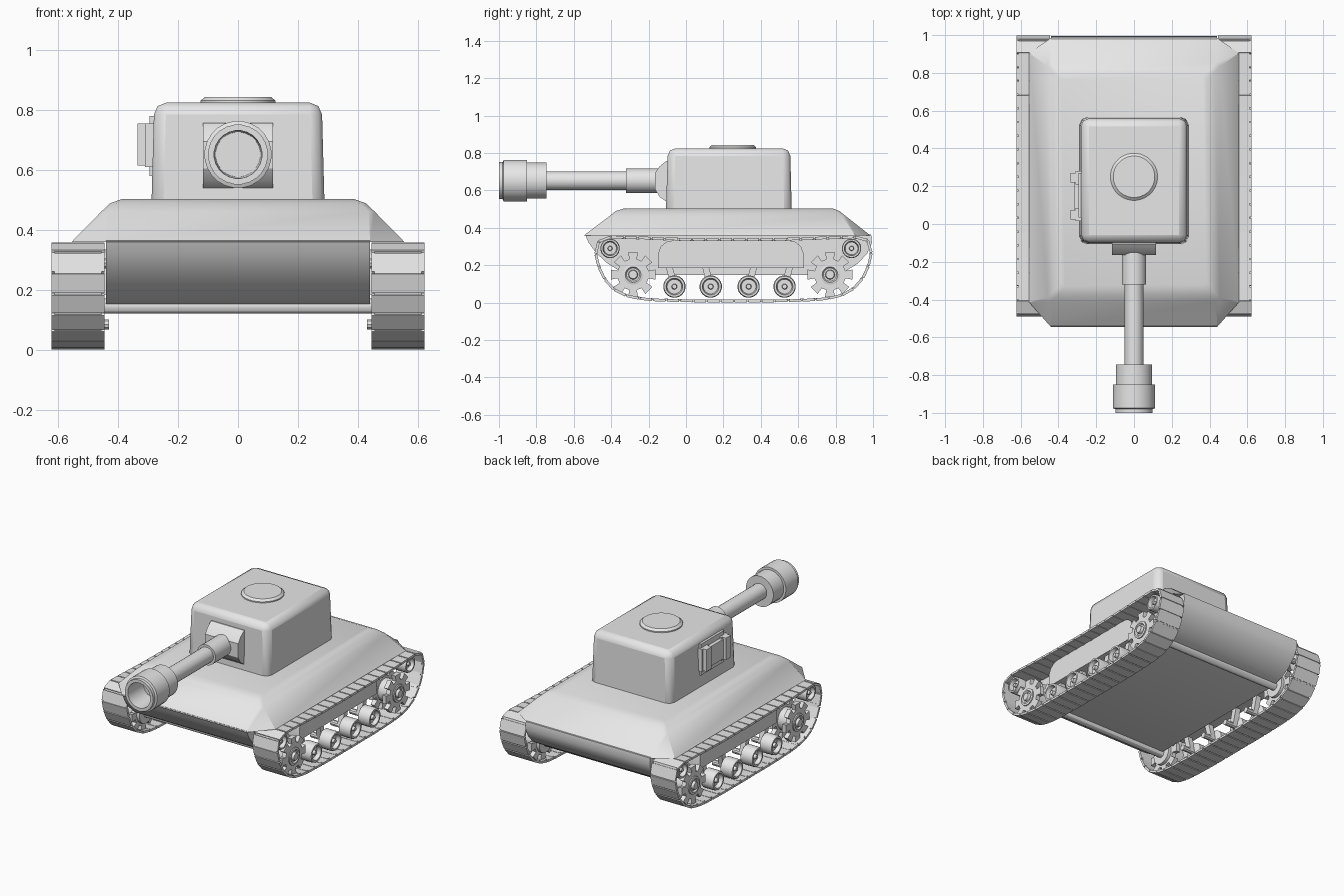
import bpy, bmesh, math
from mathutils import Vector

if "Cube" in bpy.data.objects:
    bpy.data.objects.remove(bpy.data.objects["Cube"], do_unlink=True)

grey = bpy.data.materials.new("plain grey")
grey.use_nodes = True
grey.diffuse_color = (0.8, 0.8, 0.8, 1)
grey.node_tree.nodes["Principled BSDF"].inputs["Base Color"].default_value = (0.8, 0.8, 0.8, 1)


def finish(name, bm, mirror=False, bevel=0, angle=30):
    """Turn a bmesh into a shaded object, optionally mirrored and bevelled."""
    bmesh.ops.recalc_face_normals(bm, faces=bm.faces)
    mesh = bpy.data.meshes.new(name)
    bm.to_mesh(mesh)
    bm.free()
    mesh.materials.append(grey)
    ob = bpy.data.objects.new(name, mesh)
    bpy.context.collection.objects.link(ob)
    if bevel:
        mod = ob.modifiers.new("bevel", 'BEVEL')
        mod.width, mod.segments = bevel, 2
    if mirror:
        ob.modifiers.new("mirror", 'MIRROR')
    bpy.ops.object.select_all(action='DESELECT')
    ob.select_set(True)
    bpy.context.view_layer.objects.active = ob
    bpy.ops.object.shade_smooth_by_angle(angle=math.radians(angle))


def loft(bm, rings):
    """Skin rings of points and cap both ends."""
    rows = [[bm.verts.new(p) for p in ring] for ring in rings]
    n = len(rows[0])
    for a, b in zip(rows, rows[1:]):
        for i in range(n):
            j = (i + 1) % n
            bm.faces.new((a[i], a[j], b[j], b[i]))
    bm.faces.new(rows[0])
    bm.faces.new(rows[-1])


def prism(bm, outline, x0, x1):
    """Extrude a (y, z) outline along x."""
    loft(bm, [[(x, y, z) for y, z in outline] for x in (x0, x1)])


def box(bm, x0, x1, y0, y1, z0, z1):
    prism(bm, [(y0, z0), (y1, z0), (y1, z1), (y0, z1)], x0, x1)


def lathe(bm, profile, centre, axis, sides=24):
    """Spin (radius, distance) points around an axis through centre."""
    turn = Vector((0, 0, 1)).rotation_difference(Vector(axis)).to_matrix()
    angles = [math.tau * (i + 0.5) / sides for i in range(sides)]
    loft(bm, [[Vector(centre) + turn @ Vector((r * math.cos(a), r * math.sin(a), d))
               for a in angles] for r, d in profile])


def octagon(hx, y0, y1, cx, cy0, cy1, z):
    """Rectangle with cut corners at height z."""
    return [(hx - cx, y0, z), (hx, y0 + cy0, z), (hx, y1 - cy1, z), (hx - cx, y1, z),
            (cx - hx, y1, z), (-hx, y1 - cy1, z), (-hx, y0 + cy0, z), (cx - hx, y0, z)]


# Upper hull with sloped sides and cut corners
bm = bmesh.new()
loft(bm, [octagon(0.555, -0.545, 0.985, 0.115, 0.13, 0.08, 0.36),
          octagon(0.455, -0.41, 0.855, 0.02, 0.02, 0.02, 0.462),
          octagon(0.425, -0.375, 0.82, 0.02, 0.02, 0.02, 0.49),
          octagon(0.385, -0.33, 0.785, 0.02, 0.02, 0.02, 0.504)])
finish("upper_hull", bm)

# Lower hull with rounded bow and stern
bm = bmesh.new()
prism(bm, [(-0.54, 0.365), (-0.52, 0.32), (-0.48, 0.265), (-0.42, 0.21), (-0.35, 0.167), (-0.28, 0.147),
           (0.78, 0.147), (0.85, 0.167), (0.92, 0.21), (0.97, 0.265), (0.994, 0.32), (0.99, 0.365)],
      -0.44, 0.44)
finish("lower_hull", bm)

# Cross axles half sunk into the hull floor
bm = bmesh.new()
for y in (-0.283, 0.77):
    lathe(bm, [(0.026, -0.5), (0.026, 0.5)], (0, y, 0.147), (1, 0, 0), 12)
finish("axles", bm)

# Side panels between the track runs
bm = bmesh.new()
panel = [(-0.15, 0.185), (0.63, 0.185), (0.63, 0.26), (0.615, 0.3), (0.585, 0.325), (0.54, 0.335),
         (-0.06, 0.335), (-0.105, 0.325), (-0.135, 0.3), (-0.15, 0.26)]
prism(bm, panel, 0.43, 0.54)
finish("side_panel", bm, mirror=True)

# Turret with a slight taper and soft edges
bm = bmesh.new()
loft(bm, [[(sx * w, y, z) for sx, y in ((-1, y0), (1, y0), (1, y1), (-1, y1))]
          for w, y0, y1, z in ((0.29, -0.109, 0.567, 0.42), (0.279, -0.097, 0.557, 0.825))])
finish("turret", bm, bevel=0.04)

# Roof hatch
bm = bmesh.new()
lathe(bm, [(0.125, 0), (0.125, 0.01), (0.11, 0.022)], (0, 0.25, 0.822), (0, 0, 1), 32)
finish("roof_hatch", bm)

# Gun mantlet
bm = bmesh.new()
prism(bm, [(-0.08, 0.54), (-0.105, 0.54), (-0.14, 0.565), (-0.165, 0.605),
           (-0.165, 0.695), (-0.14, 0.73), (-0.105, 0.757), (-0.08, 0.757)], -0.117, 0.117)
finish("gun_mantlet", bm)

# Barrel, sleeve and hollow muzzle
gun = (0, 0, 0.652)
bm = bmesh.new()
lathe(bm, [(0.065, 0.14), (0.065, 0.32), (0.05, 0.32), (0.05, 0.78)], gun, (0, -1, 0))
finish("barrel", bm)
bm = bmesh.new()
lathe(bm, [(0.03, 0.745), (0.097, 0.745), (0.097, 0.85), (0.112, 0.85), (0.112, 0.975),
           (0.1, 0.98), (0.1, 1.0), (0.08, 1.0), (0.075, 0.85), (0.03, 0.85)], gun, (0, -1, 0))
finish("muzzle", bm)

# Stowage rack on the turret's right side
bm = bmesh.new()
box(bm, -0.295, -0.27, 0.035, 0.27, 0.58, 0.78)
box(bm, -0.318, -0.28, 0.05, 0.25, 0.62, 0.745)
for y in (0.015, 0.21):
    box(bm, -0.335, -0.28, y + 0.01, y + 0.06, 0.615, 0.755)
    box(bm, -0.31, -0.28, y, y + 0.07, 0.61, 0.755)
finish("turret_rack", bm)

# Road wheels and idlers, dished with a hub
bm = bmesh.new()
wheels = [(y, 0.086, 0.06) for y in (-0.062, 0.132, 0.335, 0.527)]
wheels += [(y, 0.29, 0.052) for y in (-0.406, 0.885)]
for y, z, r in wheels:
    lathe(bm, [(r * 0.6, 0.51), (r, 0.52), (r, 0.59), (r * 0.93, 0.6), (r * 0.75, 0.6),
               (r * 0.65, 0.575), (r * 0.25, 0.575), (r * 0.2, 0.595)], (0, y, z), (1, 0, 0), 20)
    lathe(bm, [(0.018, 0.43), (0.018, 0.52)], (0, y, z), (1, 0, 0), 10)
finish("wheels", bm, mirror=True)

# Suspension arms from the panel to the road wheels
bm = bmesh.new()
for y, z, r in wheels[:4]:
    lean = -0.03 if y < 0.2 else 0.03
    prism(bm, [(y - 0.018, z), (y + 0.018, z), (y + 0.018 + lean, 0.2),
               (y - 0.018 + lean, 0.2)], 0.48, 0.515)
finish("suspension_arms", bm, mirror=True)

# Toothed drive sprockets
bm = bmesh.new()
teeth = 8
for y, z in ((-0.283, 0.15), (0.77, 0.15)):
    outline = []
    for k in range(teeth):
        for r, off in ((0.085, -0.3), (0.122, -0.28), (0.122, 0.28), (0.085, 0.3)):
            a = math.tau * (k + off) / teeth
            outline.append((y + r * math.cos(a), z + r * math.sin(a)))
    for x in (0.47, 0.565):
        prism(bm, outline, x, x + 0.028)
    lathe(bm, [(0.07, 0.45), (0.07, 0.57)], (0, y, z), (1, 0, 0), 18)
    lathe(bm, [(0.055, 0.58), (0.055, 0.6), (0.042, 0.603), (0.035, 0.594), (0.026, 0.594),
               (0.022, 0.61)], (0, y, z), (1, 0, 0), 18)
finish("sprockets", bm, mirror=True)

# Track links spaced evenly around a closed path
half = [(0.25, 0.338), (-0.05, 0.34), (-0.25, 0.347), (-0.40, 0.352), (-0.462, 0.337), (-0.488, 0.285),
        (-0.473, 0.205), (-0.435, 0.125), (-0.38, 0.065), (-0.3, 0.028), (-0.18, 0.015), (0, 0.009)]
path = [Vector(p) for p in half + [(0.507 - y, z) for y, z in reversed(half[1:])]]
segments = list(zip(path, path[1:] + path[:1]))
total = sum((b - a).length for a, b in segments)


def along(d):
    """Point at distance d along the closed track path."""
    d %= total
    for a, b in segments:
        if d <= (b - a).length:
            return a.lerp(b, d / (b - a).length)
        d -= (b - a).length
    return path[0]


bm = bmesh.new()
count = 46
step = total / count
for k in range(count):
    a, b = along(k * step), along((k + 1) * step)
    way = (b - a).normalized()
    out = Vector((way.y, -way.x))
    mid = (a + b) / 2
    for centre, length, low, high, x0, x1 in ((mid, 0.45, -0.007, 0.007, 0.445, 0.622),
                                              (b, 0.14, -0.009, 0.002, 0.455, 0.612)):
        corners = [centre + way * step * length * s + out * h
                   for s, h in ((-1, low), (1, low), (1, high), (-1, high))]
        prism(bm, corners, x0, x1)
finish("track", bm, mirror=True)
